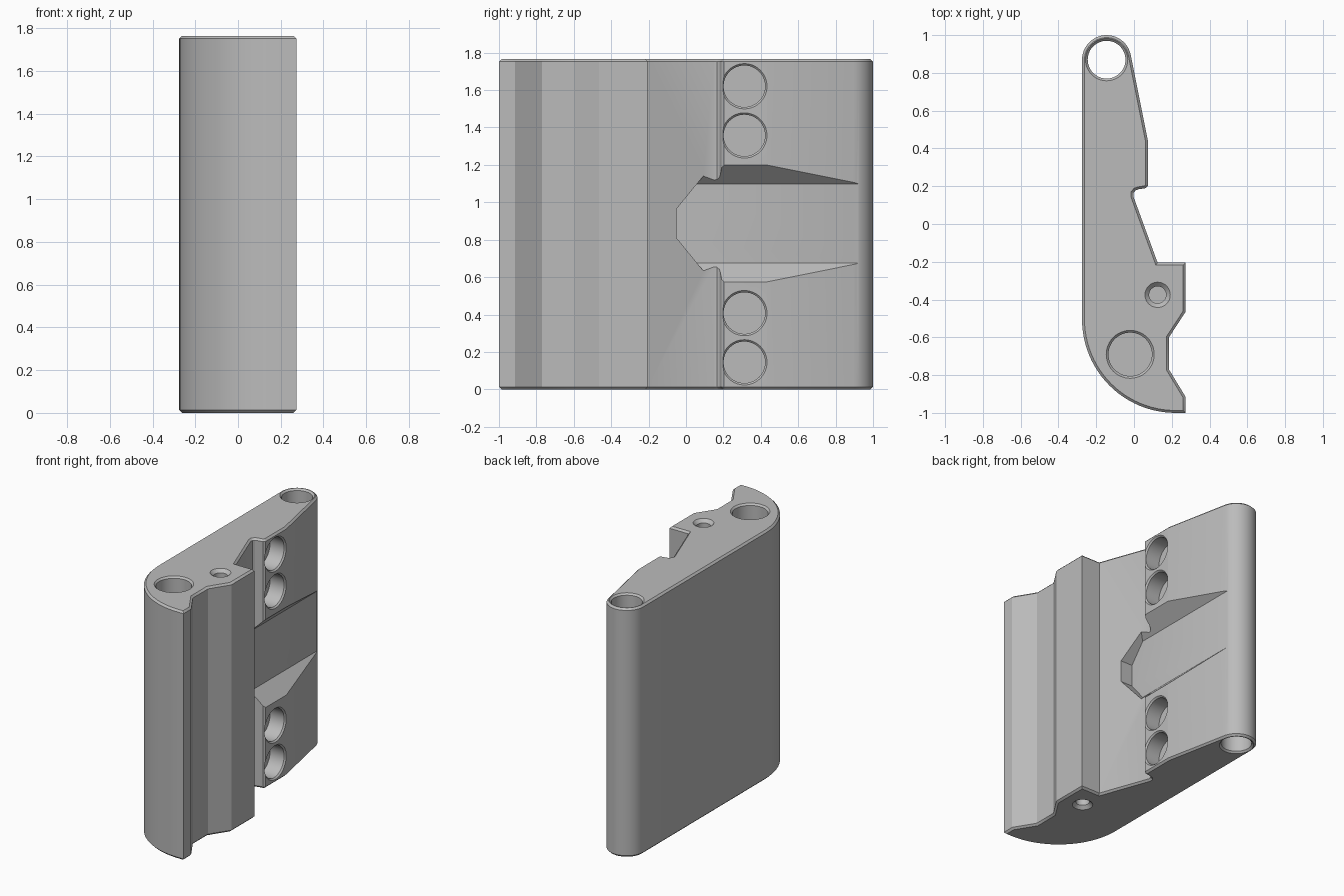
import bpy, bmesh, math
from mathutils import Matrix, Vector

cube = bpy.data.objects.get("Cube")
if cube:
    bpy.data.objects.remove(cube, do_unlink=True)

HEIGHT = 1.765
CHAMFER = 0.013

grey = bpy.data.materials.new("plain grey")
grey.use_nodes = True
colour = (0.5, 0.5, 0.5, 1)
grey.diffuse_color = colour
bsdf = next(n for n in grey.node_tree.nodes if n.type == 'BSDF_PRINCIPLED')
bsdf.inputs["Base Color"].default_value = colour


def arc(cx, cy, r, start, end, steps):
    angles = [math.radians(start + (end - start) * i / steps) for i in range(steps + 1)]
    return [Vector((cx + r * math.cos(a), cy + r * math.sin(a))) for a in angles]


def inset(outline, d):
    """Offset a counter-clockwise outline inwards with mitred corners."""
    result = []
    for i, p in enumerate(outline):
        a = (p - outline[i - 1]).normalized()
        b = (outline[(i + 1) % len(outline)] - p).normalized()
        na, nb = Vector((-a.y, a.x)), Vector((-b.y, b.x))
        result.append(p + (na + nb) * d / (1 + na.dot(nb)))
    return result


def make_object(name, bm):
    bmesh.ops.recalc_face_normals(bm, faces=bm.faces[:])
    mesh = bpy.data.meshes.new(name)
    bm.to_mesh(mesh)
    bm.free()
    mesh.materials.append(grey)
    ob = bpy.data.objects.new(name, mesh)
    bpy.context.collection.objects.link(ob)
    return ob


def loft(name, loops):
    """Skin a stack of equal-length point loops and cap both ends."""
    bm = bmesh.new()
    rings = [[bm.verts.new(p) for p in loop] for loop in loops]
    n = len(rings[0])
    for low, high in zip(rings, rings[1:]):
        for i in range(n):
            j = (i + 1) % n
            bm.faces.new((low[i], low[j], high[j], high[i]))
    bm.faces.new(rings[0][::-1])
    bm.faces.new(rings[-1])
    return make_object(name, bm)


def hole_cutter(name, r, depth, rim, matrix):
    """Round cutter with a chamfered mouth, pointing down local -z."""
    profile = [(r + rim, 0.02), (r + rim, 0), (r, -rim), (r, -depth)]
    return loft(name, [[matrix @ Vector((p.x, p.y, z)) for p in arc(0, 0, rad, 0, 352.5, 47)]
                       for rad, z in profile])


def cut(target, cutter):
    cutter.hide_render = True
    mod = target.modifiers.new("cut", 'BOOLEAN')
    mod.operation = 'DIFFERENCE'
    mod.solver = 'EXACT'
    mod.object = cutter
    bpy.context.view_layer.objects.active = target
    bpy.ops.object.modifier_apply(modifier=mod.name)
    bpy.data.objects.remove(cutter, do_unlink=True)


# Plate body: one outline with chamfered top and bottom rims
outline = [Vector(p) for p in [
    (0.273, -1.0), (0.273, -0.915), (0.185, -0.77), (0.185, -0.6), (0.273, -0.465),
    (0.273, -0.205), (0.125, -0.205), (-0.004, 0.148), (-0.003, 0.165), (0.008, 0.178),
    (0.025, 0.184), (0.062, 0.19), (0.075, 0.203), (0.075, 0.435)]]
outline += arc(-0.145, 0.87, 0.13, 11.3, 180, 24)
outline += arc(0.22, -0.505, 0.495, 180, 270, 24)
small = inset(outline, CHAMFER)
body = loft("plate_body", [[(p.x, p.y, z) for p in shape] for shape, z in (
    (small, 0), (outline, CHAMFER), (outline, HEIGHT - CHAMFER), (small, HEIGHT))])

# Holes in both ends: pin bore right through, wide blind hole, small blind hole
end_holes = [("pin_bore", -0.145, 0.87, 0.1, HEIGHT / 2 + 0.02, 0.012),
             ("wide_hole", -0.02, -0.69, 0.115, 0.3, 0.012),
             ("small_hole", 0.125, -0.375, 0.045, 0.2, 0.022)]
for name, x, y, r, depth, rim in end_holes:
    top = Matrix.Translation((x, y, HEIGHT))
    bottom = Matrix.Translation((x, y, 0)) @ Matrix.Rotation(math.pi, 4, 'X')
    for matrix in (top, bottom):
        cut(body, hole_cutter(name, r, depth, rim, matrix))

# Four round pockets on the side face
for offset in (0.475, 0.738):
    for side in (-1, 1):
        matrix = (Matrix.Translation((0.075, 0.312, HEIGHT / 2 + side * offset))
                  @ Matrix.Rotation(math.pi / 2, 4, 'Y'))
        cut(body, hole_cutter("round_pocket", 0.111, 0.12, 0.01, matrix))

# Central dovetail slot: flared channel with a clipped, pointed end
middle = 0.887
section = [(-0.025, -0.212), (0.275, -0.512), (0.275, 0.512), (-0.025, 0.212)]
slot = loft("slot_cutter", [[(x, y, middle + z) for x, z in section] for y in (-0.05, 1.1)])
bm = bmesh.new()
bm.from_mesh(slot.data)
for side in (-1, 1):
    found = bmesh.ops.bisect_plane(
        bm, geom=bm.verts[:] + bm.edges[:] + bm.faces[:],
        plane_co=(0, -0.05, middle + side * 0.078),
        plane_no=(0, -0.135, side * 0.11), clear_outer=True)
    edges = [e for e in found["geom_cut"] if isinstance(e, bmesh.types.BMEdge)]
    bmesh.ops.holes_fill(bm, edges=edges)
bmesh.ops.recalc_face_normals(bm, faces=bm.faces[:])
bm.to_mesh(slot.data)
bm.free()
cut(body, slot)

# Smooth the round faces, keep the corners crisp
bpy.ops.object.select_all(action='DESELECT')
body.select_set(True)
bpy.context.view_layer.objects.active = body
bpy.ops.object.shade_smooth_by_angle(angle=math.radians(25))
